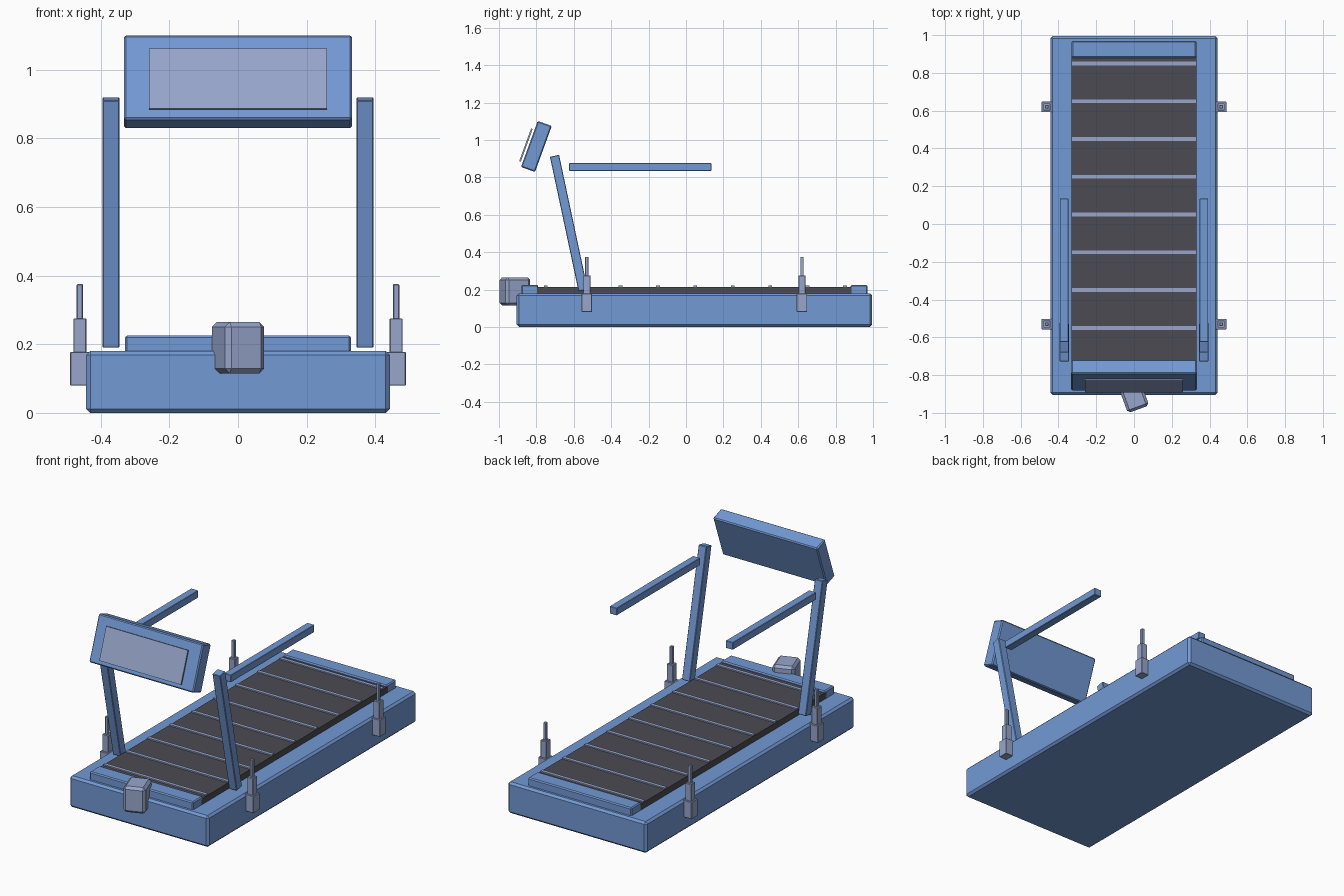
import bpy
from math import radians, sin, cos, atan2, hypot

if "Cube" in bpy.data.objects:
    bpy.data.objects.remove(bpy.data.objects["Cube"], do_unlink=True)


def material(name, rgb):
    m = bpy.data.materials.new(name)
    m.use_nodes = True
    m.diffuse_color = (*rgb, 1)
    m.node_tree.nodes["Principled BSDF"].inputs["Base Color"].default_value = (*rgb, 1)
    return m


blue = material("frame blue", (0.17, 0.32, 0.66))
dark = material("belt charcoal", (0.07, 0.07, 0.085))
pale = material("pale steel", (0.31, 0.38, 0.60))


def box(name, center, size, mat, bevel=0.0, rot=(0, 0, 0), segments=1):
    bpy.ops.mesh.primitive_cube_add(size=1, location=center, rotation=rot)
    ob = bpy.context.object
    ob.name = ob.data.name = name
    ob.scale = size
    bpy.ops.object.transform_apply(location=False, rotation=False, scale=True)
    ob.data.materials.append(mat)
    if bevel:
        mod = ob.modifiers.new("edge_bevel", 'BEVEL')
        mod.width, mod.segments = bevel, segments
    return ob


# Deck base, end covers and running belt
box("deck_base", (0, 0.045, 0.09), (0.885, 1.9, 0.18), blue, 0.012)
for name, y in (("front_cover", -0.835), ("rear_cover", 0.925)):
    box(name, (0, y, 0.19), (0.66, 0.09, 0.07), blue, 0.006)
box("running_belt", (0, 0.045, 0.19), (0.66, 1.7, 0.05), dark)

# Raised strips across the belt
for i in range(9):
    box(f"belt_strip_{i + 1}", (0, -0.75 + 0.2 * i, 0.215), (0.655, 0.02, 0.014), pale)

# Leaning uprights, handrails and stepped corner posts
foot, head = (-0.55, 0.195), (-0.703, 0.915)
dy, dz = head[0] - foot[0], head[1] - foot[1]
for side, s in (("left", 1), ("right", -1)):
    box(side + "_upright", (s * 0.37, (foot[0] + head[0]) / 2, (foot[1] + head[1]) / 2),
        (0.05, 0.05, hypot(dy, dz)), blue, 0.003, (atan2(-dy, dz), 0, 0))
    box(side + "_handrail", (s * 0.37, -0.245, 0.855), (0.045, 0.76, 0.042), blue, 0.002)
    for end, y in (("front", -0.53), ("rear", 0.62)):
        for part, w, low, high in (("sleeve", 0.056, 0.08, 0.178),
                                   ("tube", 0.038, 0.17, 0.275),
                                   ("rod", 0.018, 0.27, 0.375)):
            box(f"{end}_{side}_post_{part}", (s * 0.461, y, (low + high) / 2),
                (w, w, high - low), pale, 0.002)

# Tilted console with a thin screen held just off its face
tilt = radians(20)
cy, cz = -0.80, 0.965
box("console", (0, cy, cz), (0.665, 0.08, 0.262), blue, 0.006, (-tilt, 0, 0))
out, along = 0.055, -0.012
box("console_screen",
    (0, cy - out * cos(tilt) + along * sin(tilt), cz + out * sin(tilt) + along * cos(tilt)),
    (0.52, 0.009, 0.186), pale, 0, (-tilt, 0, 0))

# Motor housing, turned slightly on the front edge
box("motor_housing", (0, -0.915, 0.19), (0.12, 0.14, 0.15), pale, 0.014, (0, 0, radians(20)))
